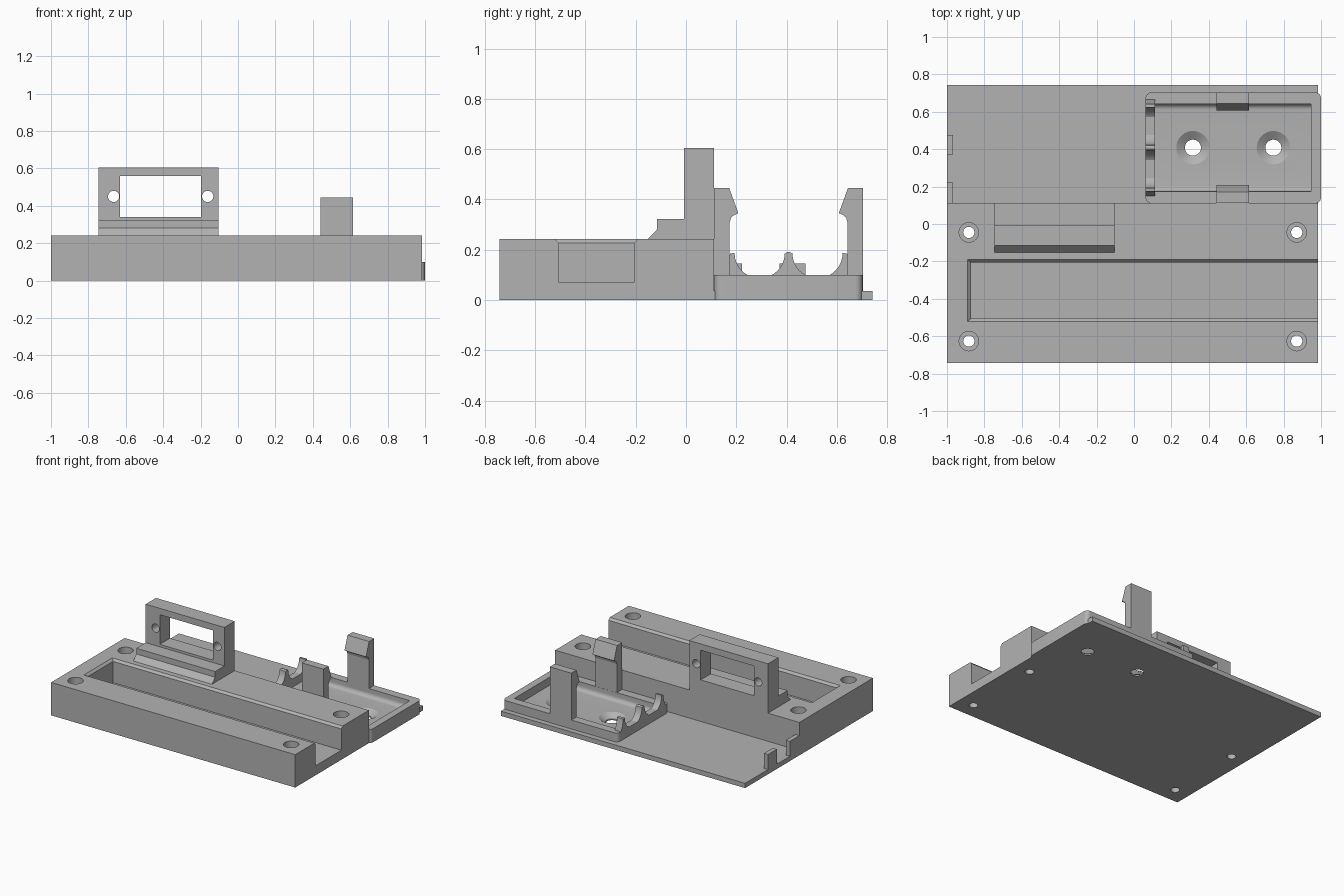
import bpy, bmesh, math
from mathutils import Vector, Matrix

old = bpy.data.objects.get("Cube")
if old:
    bpy.data.objects.remove(old, do_unlink=True)

grey = bpy.data.materials.new("plain grey")
grey.use_nodes = True
colour = (0.45, 0.45, 0.45, 1)
grey.diffuse_color = colour
grey.node_tree.nodes["Principled BSDF"].inputs["Base Color"].default_value = colour


def finish(name, bm):
    bmesh.ops.recalc_face_normals(bm, faces=bm.faces)
    mesh = bpy.data.meshes.new(name)
    bm.to_mesh(mesh)
    bm.free()
    mesh.materials.append(grey)
    obj = bpy.data.objects.new(name, mesh)
    bpy.context.collection.objects.link(obj)
    return obj


def extrude_x(name, profile, x0, x1):
    """Closed (y, z) profile swept from x0 to x1."""
    bm = bmesh.new()
    face = bm.faces.new([bm.verts.new((x0, y, z)) for y, z in profile])
    moved = bmesh.ops.extrude_face_region(bm, geom=[face])["geom"]
    verts = [v for v in moved if isinstance(v, bmesh.types.BMVert)]
    bmesh.ops.translate(bm, verts=verts, vec=(x1 - x0, 0, 0))
    return finish(name, bm)


def box(name, x, y, z):
    return extrude_x(name, [(y[0], z[0]), (y[1], z[0]), (y[1], z[1]), (y[0], z[1])], *x)


def cone(name, centre, r_low, r_high, depth, along_y=False):
    bm = bmesh.new()
    turn = Matrix.Rotation(math.pi / 2, 4, "X") if along_y else Matrix()
    bmesh.ops.create_cone(bm, cap_ends=True, segments=40, radius1=r_low, radius2=r_high,
                          depth=depth, matrix=Matrix.Translation(Vector(centre)) @ turn)
    return finish(name, bm)


def cut(targets, cutters):
    for target in targets:
        bpy.context.view_layer.objects.active = target
        for cutter in cutters:
            mod = target.modifiers.new("cut", "BOOLEAN")
            mod.operation = "DIFFERENCE"
            mod.solver = "EXACT"
            mod.object = cutter
            bpy.ops.object.modifier_apply(modifier=mod.name)
    for cutter in cutters:
        bpy.data.objects.remove(cutter, do_unlink=True)


def arc(cy, cz, r, a0, a1, n=16):
    angles = [math.radians(a0 + (a1 - a0) * i / n) for i in range(n + 1)]
    return [(cy + r * math.cos(a), cz + r * math.sin(a)) for a in angles]


LEFT, RIGHT, FRONT, BACK = -1, 0.985, -0.742, 0.742
WALL, TOP, PLATE = 0.112, 0.242, 0.035
MID = 0.408                       # centre line of the battery tray

# Base: thin plate at the back, tall block at the front
base = extrude_x("base", [(FRONT, 0), (BACK, 0), (BACK, PLATE), (WALL, PLATE),
                          (WALL, TOP), (FRONT, TOP)], LEFT, RIGHT)

# Long trough, open at one end, with a chamfered rim
trough = box("trough_cutter", (-0.872, 1.1), (-0.506, -0.206), (0.07, 0.3))
bm = bmesh.new()
low = [bm.verts.new(p + (0.226,)) for p in
       [(-0.872, -0.506), (1.1, -0.506), (1.1, -0.206), (-0.872, -0.206)]]
high = [bm.verts.new(p + (TOP + 0.001,)) for p in
        [(-0.89, -0.522), (1.1, -0.522), (1.1, -0.19), (-0.89, -0.19)]]
bm.faces.new(low)
bm.faces.new(high)
for i in range(4):
    j = (i + 1) % 4
    bm.faces.new([low[i], low[j], high[j], high[i]])
rim = finish("rim_cutter", bm)

# Counterbored corner screw holes
screws = []
for x in (-0.883, 0.87):
    for y in (-0.626, -0.045):
        screws.append(cone("screw_cutter", (x, y, 0.1), 0.03, 0.03, 0.5))
        screws.append(cone("head_cutter", (x, y, 0.25), 0.052, 0.052, 0.3))
cut([base], [trough, rim] + screws)

# Upright bracket with a stepped foot, a window and two screw holes
bracket = extrude_x("bracket", [(-0.152, TOP), (-0.116, 0.28), (-0.116, 0.322), (-0.008, 0.322),
                                (-0.008, 0.605), (WALL, 0.605), (WALL, TOP)], -0.745, -0.105)
cut([bracket], [box("window_cutter", (-0.63, -0.197), (-0.2, 0.3), (0.34, 0.558))]
    + [cone("side_hole_cutter", (x, 0, 0.45), 0.03, 0.03, 0.6, True) for x in (-0.665, -0.162)])

# Battery tray with rounded upright corners
tray = box("battery_tray", (0.062, 1), (0.112, 0.703), (0, 0.1))
bm = bmesh.new()
bm.from_mesh(tray.data)
upright = [e for e in bm.edges if abs(e.verts[0].co.z - e.verts[1].co.z) > 0.05]
bmesh.ops.bevel(bm, geom=upright, offset=0.03, segments=6, profile=0.5, affect="EDGES")
bm.to_mesh(tray.data)
bm.free()
fillet = 0.03
y0, y1, floor = 0.175, 0.642, 0.04
hollow = (arc(y0 + fillet, floor + fillet, fillet, 180, 270, 8)
          + arc(y1 - fillet, floor + fillet, fillet, 270, 360, 8) + [(y1, 0.3), (y0, 0.3)])
cut([tray], [extrude_x("hollow_cutter", hollow, 0.112, 0.947)])

# Countersunk holes through tray and plate
sinks = []
for x in (0.315, 0.745):
    sinks.append(cone("hole_cutter", (x, MID, 0), 0.043, 0.043, 0.3))
    sinks.append(cone("sink_cutter", (x, MID, 0.0255), 0.043, 0.0905, 0.031))
cut([tray, base], sinks)

# Scalloped end support for two round cells
r = 0.1
scallop = [(0.15, 0.08), (0.15, 0.1), (0.168, 0.14), (0.175, 0.185)]
scallop += arc(MID - 0.115, 0.187, r, 180, 360)
scallop += arc(MID, 0.178, 0.014, 150, 30, 6)
scallop += arc(MID + 0.115, 0.187, r, 180, 360)
scallop += [(0.641, 0.185), (0.648, 0.14), (0.666, 0.1), (0.666, 0.08)]
support = extrude_x("cell_support", scallop, 0.062, 0.112)

# Pair of hooked retaining clips, mirrored about the tray centre
hook = [(0.112, 0), (0.174, 0), (0.174, 0.31), (0.179, 0.327), (0.191, 0.338),
        (0.208, 0.346), (0.172, 0.445), (0.112, 0.445)]
extrude_x("front_clip", hook, 0.44, 0.615)
extrude_x("back_clip", [(2 * MID - y, z) for y, z in hook], 0.44, 0.615)

# Small locating tabs on the plate edge
for name, y in (("inner_tab", (WALL, 0.222)), ("outer_tab", (0.372, 0.476))):
    box(name, (LEFT, -0.967), y, (0.03, 0.145))

# Smooth the curved parts, keep crisp edges
bpy.ops.object.select_all(action="DESELECT")
for obj in (base, bracket, tray, support):
    obj.select_set(True)
bpy.context.view_layer.objects.active = base
bpy.ops.object.shade_smooth_by_angle(angle=math.radians(30))
